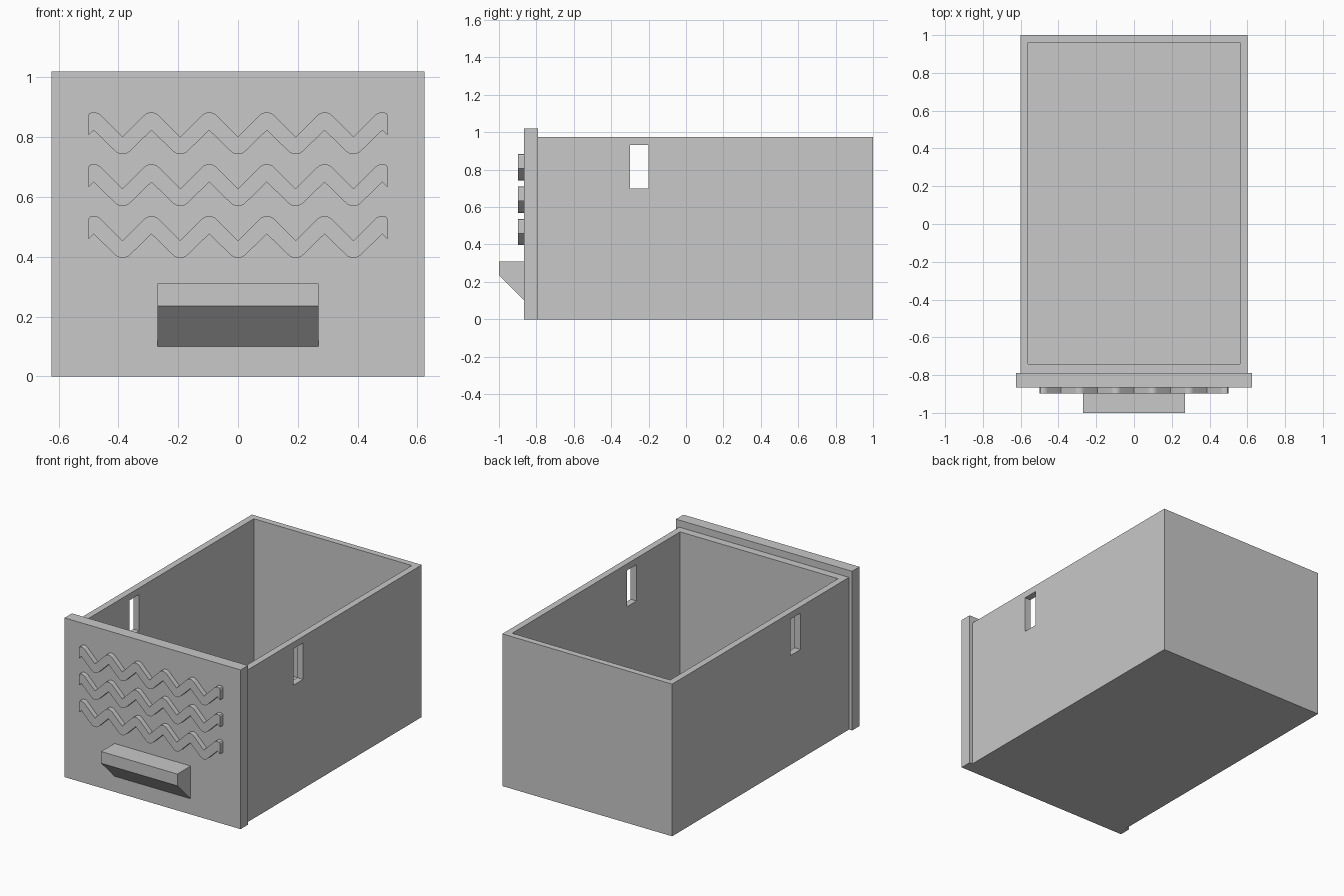
import bpy
import bmesh
from math import sin, cos, pi, radians

cube = bpy.data.objects.get("Cube")
if cube:
    bpy.data.objects.remove(cube, do_unlink=True)

# One plain grey for the whole drawer
grey = bpy.data.materials.new("light_grey")
grey.use_nodes = True
colour = (0.58, 0.58, 0.58, 1)
grey.diffuse_color = colour
grey.node_tree.nodes["Principled BSDF"].inputs["Base Color"].default_value = colour


def finish(name, bm):
    bmesh.ops.recalc_face_normals(bm, faces=bm.faces)
    mesh = bpy.data.meshes.new(name)
    bm.to_mesh(mesh)
    bm.free()
    mesh.materials.append(grey)
    obj = bpy.data.objects.new(name, mesh)
    bpy.context.collection.objects.link(obj)
    return obj


def box(name, x, y, z):
    bm = bmesh.new()
    bmesh.ops.create_cube(bm, size=1)
    for v in bm.verts:
        v.co = [lo + (c + 0.5) * (hi - lo) for c, (lo, hi) in zip(v.co, (x, y, z))]
    return finish(name, bm)


def prism(name, points, shift):
    """Extrude a closed outline of 3D points along shift."""
    bm = bmesh.new()
    face = bm.faces.new([bm.verts.new(p) for p in points])
    new = bmesh.ops.extrude_face_region(bm, geom=[face])["geom"]
    bmesh.ops.translate(bm, vec=shift,
                        verts=[g for g in new if isinstance(g, bmesh.types.BMVert)])
    return finish(name, bm)


def cut(obj, cutter):
    mod = obj.modifiers.new(cutter.name, "BOOLEAN")
    mod.operation = "DIFFERENCE"
    mod.solver = "EXACT"
    mod.object = cutter
    cutter.hide_render = True
    cutter.hide_set(True)
    cutter.display_type = "WIRE"


# Open tray with a slot through both side walls
tray = box("tray", (-0.602, 0.602), (-0.79, 1), (0, 0.975))
cut(tray, box("tray_hollow_cutter", (-0.56, 0.56), (-0.74, 0.96), (0.04, 1.2)))
cut(tray, box("side_slot_cutter", (-0.8, 0.8), (-0.3, -0.2), (0.7, 0.933)))

# Overlapping front panel
box("front_panel", (-0.624, 0.624), (-0.865, -0.79), (0, 1.02))

# Wedge-shaped pull handle
profile = [(-1, 0.31), (-1, 0.235), (-0.865, 0.1), (-0.865, 0.31)]
prism("handle", [(-0.27, y, z) for y, z in profile], (0.54, 0, 0))

# Raised zigzag bands: outer bends rounded, inner bends sharp
HALF, END, RADIUS = 0.0965, 0.5, 0.035


def zigzag_edge(sign, sharp, tip):
    """Edge along +x; sign 1 rounds its crests, sign -1 its troughs."""
    pts = []
    for i in range(-5, 6):
        x = i * HALF
        crest = i % 2 == 1
        if crest == (sign > 0):
            for k in range(9):
                a = radians(-45 + 90 * k / 8)
                pts.append((x + RADIUS * sin(a), tip - sign * RADIUS * (1 - cos(a))))
        else:
            pts.append((x, sharp))
    return pts


def clip_ends(pts, end_z):
    inner = [p for p in pts if abs(p[0]) < END - 0.001]
    return [(-END, end_z)] + inner + [(END, end_z)]


upper = clip_ends(zigzag_edge(1, 0.801, 0.883), 0.874)
lower = clip_ends(zigzag_edge(-1, 0.823, 0.743), 0.806)
outline = upper + lower[::-1]
for row, name in enumerate(("top", "middle", "bottom")):
    drop = row * 0.1735
    band = prism(name + "_zigzag_band", [(x, -0.897, z - drop) for x, z in outline],
                 (0, 0.032, 0))
    bpy.ops.object.select_all(action="DESELECT")
    band.select_set(True)
    bpy.context.view_layer.objects.active = band
    bpy.ops.object.shade_smooth_by_angle(angle=pi / 6)
